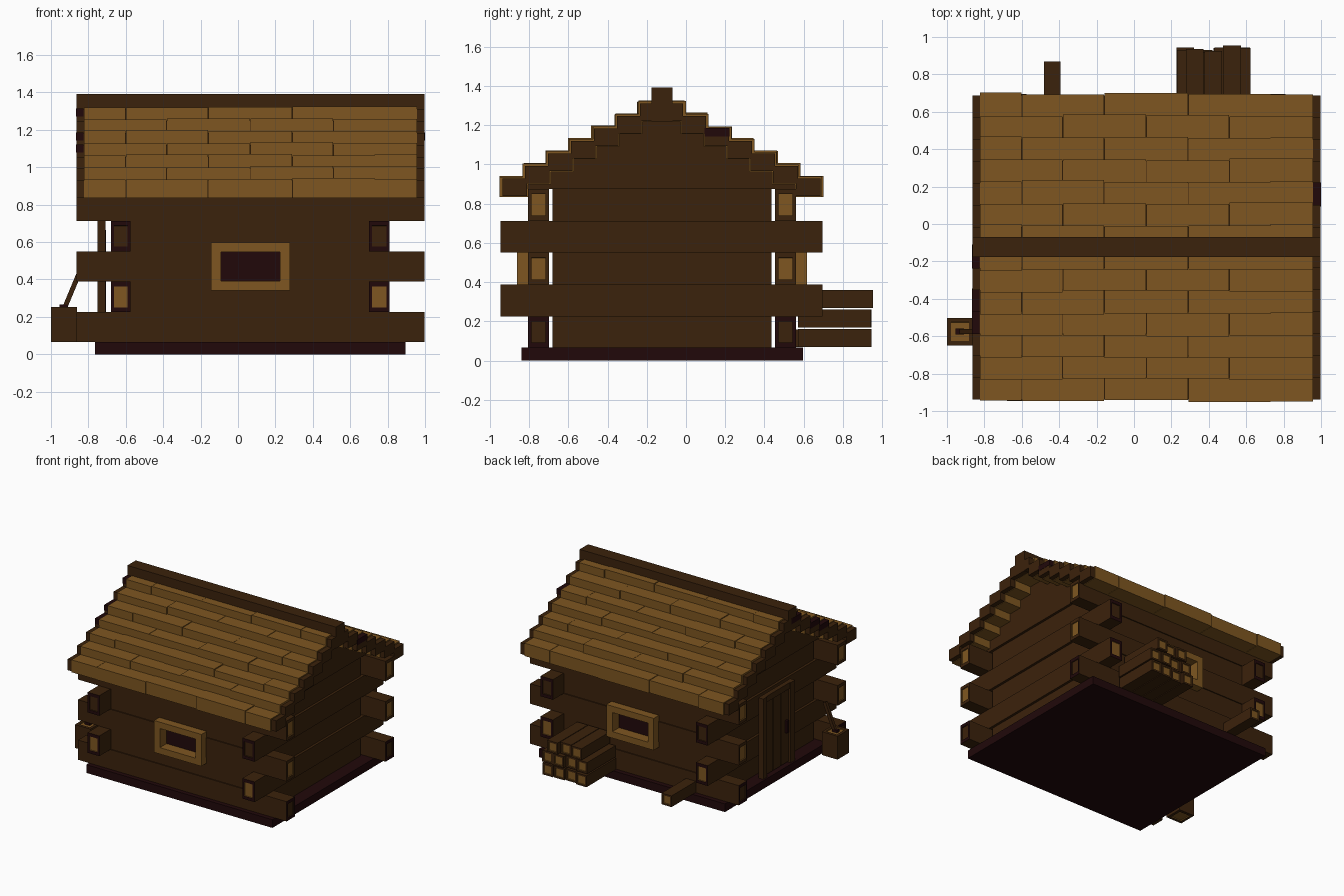
import bpy, bmesh, math, random
from mathutils import Vector

if "Cube" in bpy.data.objects:
    bpy.data.objects.remove(bpy.data.objects["Cube"])

random.seed(4)
CY = -0.125          # ridge line of the cabin


def material(name, rgb):
    m = bpy.data.materials.new(name)
    m.diffuse_color = (*rgb, 1)
    m.use_nodes = True
    m.node_tree.nodes["Principled BSDF"].inputs["Base Color"].default_value = m.diffuse_color
    return m


BROWN = material("dark_brown_wood", (0.044, 0.016, 0.0035))
TAN = material("tan_wood", (0.21, 0.094, 0.015))
DARK = material("dark_plum_wood", (0.015, 0.0025, 0.003))


def finish(bm, name, mats):
    me = bpy.data.meshes.new(name)
    bm.to_mesh(me)
    bm.free()
    for m in mats:
        me.materials.append(m)
    ob = bpy.data.objects.new(name, me)
    bpy.context.collection.objects.link(ob)
    return ob


def add_box(bm, x, y, z):
    """Box between the limits of each axis."""
    lo, hi = Vector((x[0], y[0], z[0])), Vector((x[1], y[1], z[1]))
    for v in bmesh.ops.create_cube(bm, size=1)["verts"]:
        v.co = Vector((lo[i] + (hi[i] - lo[i]) * (v.co[i] + 0.5) for i in range(3)))


def box(name, x, y, z, mat):
    bm = bmesh.new()
    add_box(bm, x, y, z)
    return finish(bm, name, [mat])


def log(name, x, y, z, axis, rim=BROWN, core=TAN, scale=0.66):
    """Squared log whose end faces carry a smaller core of another colour."""
    bm = bmesh.new()
    add_box(bm, x, y, z)
    bm.normal_update()
    ends = [f for f in bm.faces if abs(f.normal[axis]) > 0.9]
    for f in bmesh.ops.inset_individual(bm, faces=ends, thickness=0.01)["faces"]:
        f.material_index = 1
    for f in ends:
        f.material_index = 2
        corners = [l.vert for l in f.loops]
        mid = f.calc_center_median()
        size = [max(abs(v.co[i] - mid[i]) for v in corners) for i in range(3)]
        for v in corners:                     # resize the core in proportion
            for i in range(3):
                if i != axis:
                    v.co[i] = mid[i] + (v.co[i] - mid[i]) * scale * (size[i] + 0.01) / size[i]
    bm.normal_update()
    for f in bmesh.ops.inset_individual(bm, faces=ends, thickness=0.0005, depth=-0.008)["faces"]:
        f.material_index = 2
    return finish(bm, name, [BROWN, rim, core])


# Floor slab
box("floor_slab", (-0.765, 0.895), (-0.84, 0.597), (0, 0.066), DARK)

# Log walls: courses alternate between long front logs and long side logs,
# short logs sit slightly back from the long ones
levels = [0.066, 0.225, 0.388, 0.55, 0.713, 0.875]
front_y = [(-0.805, -0.70), (0.455, 0.56)]
side_x = [(-0.68, -0.575), (0.70, 0.81)]
short_y = [(-0.797, -0.70), (0.455, 0.552)]
short_x = [(-0.66, -0.575), (0.70, 0.79)]
for i in range(5):
    z = (levels[i], levels[i + 1])
    rim = DARK if i in (0, 1, 3) else BROWN
    core = BROWN if i in (0, 3) else TAN
    for k in range(2):
        if i % 2:
            log("long_side_log", side_x[k], (-0.945, 0.695), z, 1, rim, core)
            box("short_front_log", (-0.575, 0.70), short_y[k], z, BROWN)
            continue
        box("short_side_log", short_x[k], (-0.68, 0.435), z, BROWN)
        # the middle course is split by the window opening
        parts = [(-0.863, -0.10), (0.235, 0.997)] if i == 2 else [(-0.863, 0.997)]
        for x in parts:
            log("long_front_log", x, front_y[k], z, 0, rim, core)

# Stepped gable logs
for z0, z1, h in [(0.875, 0.97, 0.69), (0.97, 1.04, 0.53), (1.04, 1.17, 0.34), (1.17, 1.25, 0.17)]:
    for x in side_x:
        box("gable_log", x, (CY - h, CY + h), (z0, z1), BROWN)

# Stepped roof: a long beam in every row, wrapped by staggered boards
dark_ends = {(1, 4): 1, (-1, 3): -1, (-1, 4): -1, (-1, 6): -1}
for s in (-1, 1):
    for i in range(7):
        outer = 0.822 - 0.117 * i
        inner = outer - 0.135
        z0, z1 = 0.835 + 0.064 * i, 0.938 + 0.064 * i
        ys = sorted((CY + s * (outer - 0.01), CY + s * inner))
        box("roof_beam", (-0.863, 0.997), ys, (z0 + 0.004, z1 - 0.01), BROWN)
        # a few beam ends are darker
        if (s, i) in dark_ends:
            xs = (0.958, 0.999) if dark_ends[s, i] > 0 else (-0.865, -0.825)
            yd = sorted((CY + s * (outer - 0.008), CY + s * inner))
            box("dark_beam_end", xs, yd, (z1 - 0.052, z1 - 0.008), DARK)
        cuts = [-0.6, -0.16, 0.29, 0.73] if i % 2 == 0 else [-0.38, 0.065, 0.51]
        edges = [-0.825] + cuts + [0.958]
        bm = bmesh.new()
        for a, b in zip(edges, edges[1:]):
            d = random.uniform(-0.006, 0.006)
            e = random.uniform(-0.004, 0.006)
            add_box(bm, (a + 0.001, b - 0.001),
                    sorted((CY + s * (outer + d), CY + s * (inner - 0.006))), (z0, z1 + e))
        finish(bm, "roof_boards", [TAN])
box("ridge_beam", (-0.863, 0.997), (-0.176, -0.07), (1.22, 1.392), BROWN)

# Windows on front and back: frame with a dark sunken pane
for s, wall in ((-1, -0.863), (1, 0.618)):
    ys = sorted((wall, wall - s * 0.11))
    for x, z in [((-0.145, -0.092), (0.34, 0.597)), ((0.224, 0.278), (0.34, 0.597)),
                 ((-0.092, 0.224), (0.34, 0.392)), ((-0.092, 0.224), (0.546, 0.597))]:
        box("window_frame", x, ys, z, TAN)
    pane = sorted((wall - s * 0.085, wall - s * 0.093))
    box("window_pane", (-0.092, 0.224), pane, (0.392, 0.546), DARK)

# Plank door on the left side
for y in ((-0.315, -0.26), (0.04, 0.09)):
    box("door_post", (-0.752, -0.708), y, (0.066, 0.713), BROWN)
box("door_lintel", (-0.745, -0.708), (-0.26, 0.04), (0.665, 0.713), BROWN)
box("door_back", (-0.715, -0.706), (-0.26, 0.04), (0.066, 0.665), DARK)
for k in range(3):
    y = -0.256 + k * 0.099
    box("door_plank", (-0.733, -0.71), (y, y + 0.091), (0.075, 0.655), BROWN)
box("door_handle", (-0.752, -0.733), (-0.24, -0.215), (0.32, 0.42), DARK)

# Stacked firewood behind the cabin, with a shorter row on top
ends = [(0.945, 0.93, 0.94, 0.945), (0.93, 0.92, 0.945, 0.94), (0.935, 0.925, 0.954)]
for r, row in enumerate(ends):
    for c, end in enumerate(row):
        x0 = (0.226, 0.23, 0.277)[r] + c * 0.1
        z0 = 0.068 + r * 0.1
        log("firewood", (x0, x0 + 0.094), (0.57, end), (z0, z0 + 0.092), 1)
log("loose_firewood", (-0.48, -0.392), (0.56, 0.87), (0.068, 0.158), 1)

# Chopping block with an axe
log("chopping_block", (-1.0, -0.86), (-0.65, -0.502), (0.066, 0.254), 2)
axe = box("axe_handle", (-0.013, 0.013), (-0.013, 0.013), (0, 0.24), BROWN)
axe.location = (-0.93, -0.575, 0.24)
axe.rotation_euler = (0, math.atan2(0.075, 0.18), 0)
box("axe_head", (-0.955, -0.91), (-0.59, -0.56), (0.235, 0.265), DARK)
